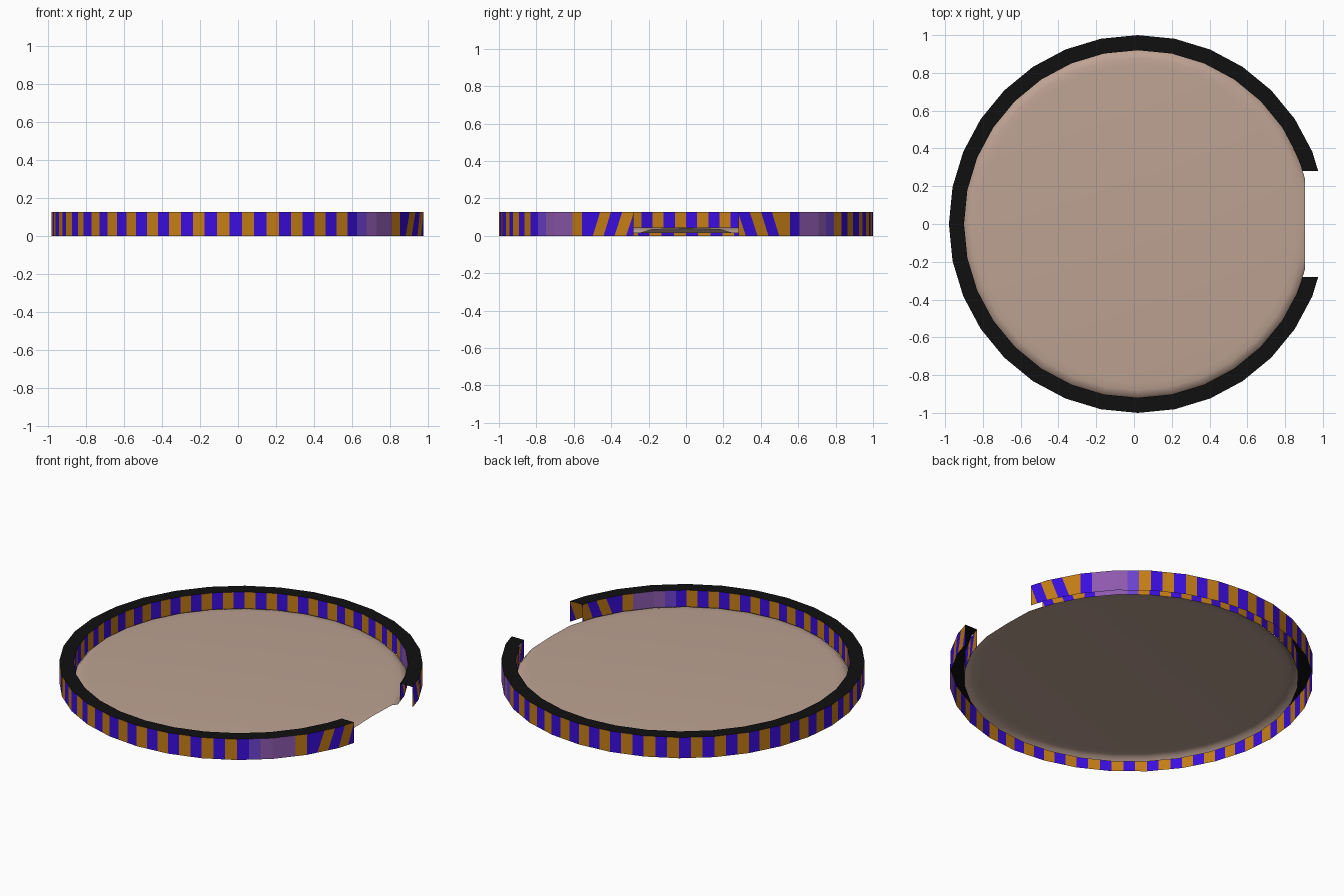
import bpy, bmesh, math

if "Cube" in bpy.data.objects:
    bpy.data.objects.remove(bpy.data.objects["Cube"])

CX = 0.02            # ring centre, so the open ring is centred overall
SIDES = 32           # low-poly ring
STRIPES = 96         # three stripes per side
TOP = 0.126
GAP = 0.28           # half width of the entrance


def material(name, rgb):
    m = bpy.data.materials.new(name)
    m.diffuse_color = (*rgb, 1)
    m.use_nodes = True
    m.node_tree.nodes["Principled BSDF"].inputs["Base Color"].default_value = m.diffuse_color
    return m


orange = material("orange", (0.55, 0.205, 0.007))
blue = material("blue", (0.042, 0.004, 0.74))
purple = material("purple", (0.27, 0.10, 0.42))
violet = material("violet", (0.15, 0.055, 0.62))
black = material("black", (0.005, 0.005, 0.005))
sand = material("sand", (0.51, 0.36, 0.29))


def point(radius, deg, z):
    """Point on the straight-sided ring outline at the given angle."""
    step = 360 / SIDES
    off = deg % step - step / 2
    r = radius * math.cos(math.radians(step / 2)) / math.cos(math.radians(off))
    a = math.radians(deg)
    return (CX + r * math.cos(a), r * math.sin(a), z)


def lean(deg):
    """Stripes lean towards the entrance close to it."""
    d = (deg + 180) % 360 - 180
    if 12 < abs(d) < 33:
        return deg - math.copysign(2.5, d)
    return deg


def stripe_colour(i):
    mid = (i + 0.5) * 360 / STRIPES
    d = abs((mid + 180) % 360 - 180)
    if 37.5 < d < 48.75:
        return 2
    if 48.75 < d < 52.5:
        return 3
    return i % 2


def make_object(name, bm, mats):
    me = bpy.data.meshes.new(name)
    bm.to_mesh(me)
    bm.free()
    for m in mats:
        me.materials.append(m)
    ob = bpy.data.objects.new(name, me)
    bpy.context.collection.objects.link(ob)
    return ob


def cut_entrance(bm):
    for y in (-GAP, GAP):
        bmesh.ops.bisect_plane(bm, geom=bm.verts[:] + bm.edges[:] + bm.faces[:],
                               plane_co=(0, y, 0), plane_no=(0, 1, 0))
    gone = []
    for f in bm.faces:
        c = f.calc_center_median()
        if c.x > 0.5 and abs(c.y) < GAP:
            gone.append(f)
    bmesh.ops.delete(bm, geom=gone, context='FACES')


def wall(name, radius, bottom, outward):
    """Striped single-sheet wall."""
    bm = bmesh.new()
    angles = [i * 360 / STRIPES for i in range(STRIPES)]
    low = [bm.verts.new(point(radius, a, bottom)) for a in angles]
    high = [bm.verts.new(point(radius, lean(a), TOP)) for a in angles]
    for i in range(STRIPES):
        j = (i + 1) % STRIPES
        loop = [low[i], low[j], high[j], high[i]]
        f = bm.faces.new(loop if outward else loop[::-1])
        f.material_index = stripe_colour(i)
    cut_entrance(bm)
    return make_object(name, bm, [orange, blue, purple, violet])


# Striped walls of the ring, open underneath
wall("outer_wall", 1.0, 0.0, True)
wall("inner_wall", 0.92, 0.018, False)

# Black cap on top of the ring
bm = bmesh.new()
angles = [i * 360 / SIDES for i in range(SIDES)]
outer = [bm.verts.new(point(1.0, a, TOP)) for a in angles]
inner = [bm.verts.new(point(0.92, a, TOP)) for a in angles]
for i in range(SIDES):
    j = (i + 1) % SIDES
    bm.faces.new((outer[i], outer[j], inner[j], inner[i]))
cut_entrance(bm)
make_object("ring_cap", bm, [black])

# Sandy floor: flat sheet that rolls down at the rim, trimmed at the entrance
bm = bmesh.new()
profile = [(0.84, 0.043), (0.88, 0.040), (0.905, 0.033), (0.921, 0.016)]
rings = [[bm.verts.new(point(r, a, z)) for a in angles] for r, z in profile]
bm.faces.new(rings[0])
for a, b in zip(rings, rings[1:]):
    for i in range(SIDES):
        j = (i + 1) % SIDES
        bm.faces.new((a[i], b[i], b[j], a[j]))
bmesh.ops.bisect_plane(bm, geom=bm.verts[:] + bm.edges[:] + bm.faces[:],
                       plane_co=(0.905, 0, 0), plane_no=(1, 0, 0), clear_outer=True)
for f in bm.faces:
    f.smooth = True
make_object("floor", bm, [sand])
